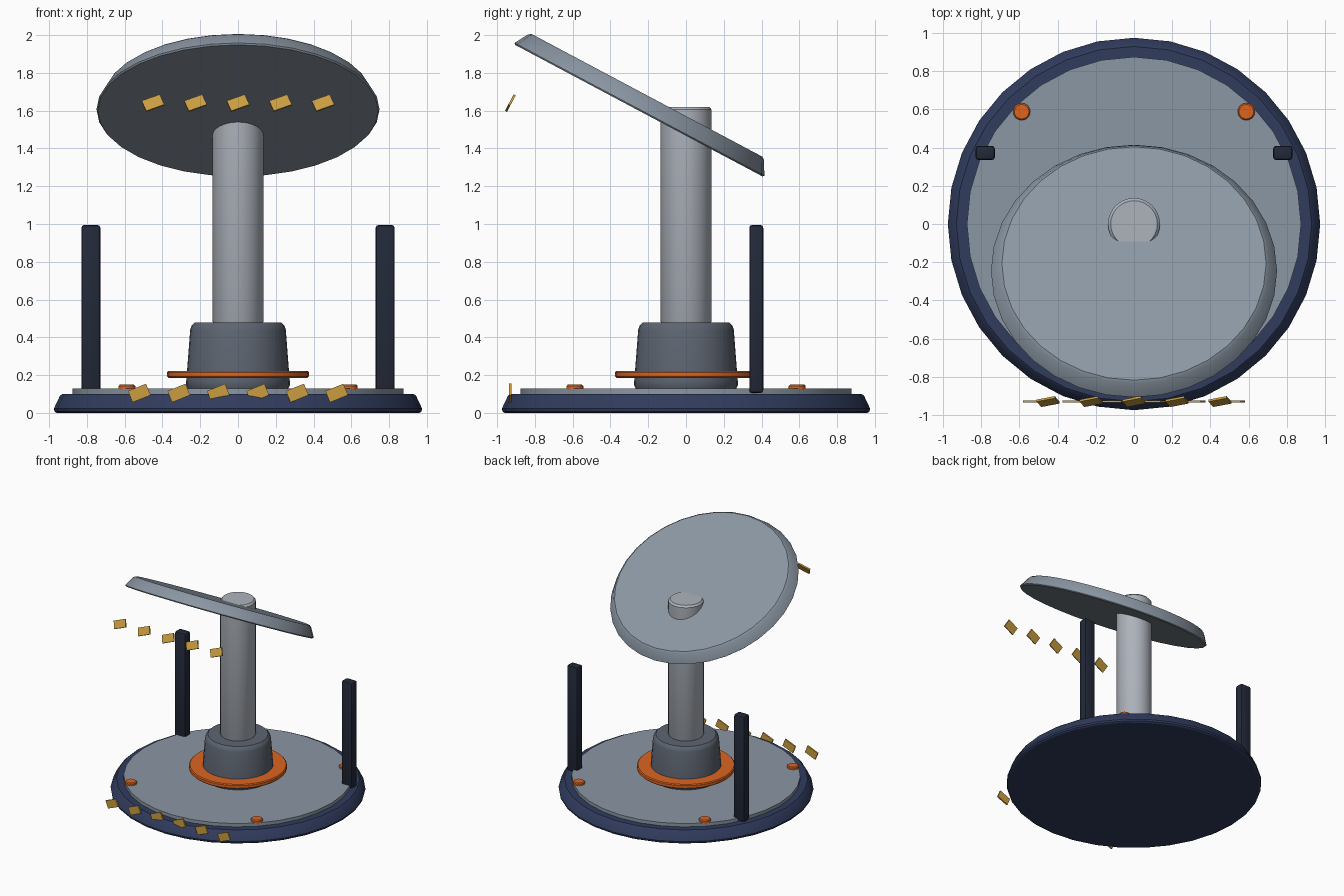
import bpy, bmesh, math
from mathutils import Matrix, Vector

if "Cube" in bpy.data.objects:
    bpy.data.objects.remove(bpy.data.objects["Cube"])


def material(name, rgb):
    m = bpy.data.materials.new(name)
    m.diffuse_color = (*rgb, 1)
    m.use_nodes = True
    m.node_tree.nodes["Principled BSDF"].inputs["Base Color"].default_value = m.diffuse_color
    return m


NAVY = material("navy", (0.03, 0.045, 0.11))
DARK = material("dark_blue", (0.016, 0.022, 0.04))
DECK = material("deck_grey", (0.26, 0.31, 0.37))
STEEL = material("steel", (0.42, 0.45, 0.50))
SLATE = material("slate", (0.11, 0.13, 0.165))
ORANGE = material("orange", (0.72, 0.13, 0.015))
GOLD = material("gold", (0.60, 0.34, 0.05))


def finish(name, bm, mat, smooth=True):
    bmesh.ops.recalc_face_normals(bm, faces=bm.faces)
    me = bpy.data.meshes.new(name)
    bm.to_mesh(me)
    bm.free()
    me.materials.append(mat)
    ob = bpy.data.objects.new(name, me)
    bpy.context.collection.objects.link(ob)
    if smooth:
        bpy.ops.object.select_all(action='DESELECT')
        bpy.context.view_layer.objects.active = ob
        ob.select_set(True)
        bpy.ops.object.shade_smooth_by_angle(angle=math.radians(30))
    return ob


def turned(name, profile, mat, sides=32, matrix=Matrix()):
    """Solid of revolution from (radius, height) points, capped at both ends."""
    bm = bmesh.new()
    rings = []
    for r, z in profile:
        rings.append([bm.verts.new((r * math.cos(a), r * math.sin(a), z))
                      for a in (2 * math.pi * i / sides for i in range(sides))])
    for lo, hi in zip(rings, rings[1:]):
        for i in range(sides):
            j = (i + 1) % sides
            bm.faces.new((lo[i], lo[j], hi[j], hi[i]))
    bm.faces.new(rings[0])
    bm.faces.new(rings[-1])
    bm.transform(matrix)
    return finish(name, bm, mat)


def box(name, size, matrix, mat, bevel=0.0):
    bm = bmesh.new()
    bmesh.ops.create_cube(bm, size=1)
    bm.transform(Matrix.Diagonal((*size, 1)))
    if bevel:
        bmesh.ops.bevel(bm, geom=bm.edges[:], offset=bevel, segments=2,
                        profile=0.5, affect='EDGES')
    bm.transform(matrix)
    return finish(name, bm, mat, bevel > 0)


# Round base and deck
turned("base", [(0.96, 0), (0.972, 0.008), (0.975, 0.022), (0.943, 0.09),
                (0.93, 0.10)], NAVY)
turned("deck", [(0.875, 0.09), (0.875, 0.128)], DECK)

# Pedestal, ring and column
turned("pedestal", [(0.262, 0.12), (0.274, 0.145), (0.274, 0.17), (0.253, 0.44),
                    (0.246, 0.462), (0.23, 0.478)], SLATE)
turned("pedestal_ring", [(0.368, 0.186), (0.375, 0.193), (0.375, 0.215),
                         (0.368, 0.222)], ORANGE)
turned("column", [(0.128, 0.47), (0.136, 0.485), (0.136, 1.605), (0.122, 1.62)], STEEL)

# Tilted round panel
tilt = Matrix.Translation((0, -0.25, 1.60)) @ Matrix.Rotation(math.radians(-28), 4, 'X')
turned("tilted_panel", [(0.742, 0), (0.749, 0.008), (0.708, 0.08), (0.692, 0.092)],
       DECK, matrix=tilt)

# Deck studs and rear posts, mirrored left and right
for sx, side in ((-1, "left"), (1, "right")):
    for sy, end in ((-1, "front"), (1, "rear")):
        turned(f"stud_{end}_{side}", [(0.045, 0.12), (0.045, 0.142), (0.038, 0.149)],
               ORANGE, 20, Matrix.Translation((sx * 0.588, sy * 0.588, 0)))
    box(f"post_{side}", (0.10, 0.074, 0.89),
        Matrix.Translation((sx * 0.779, 0.372, 0.55)), DARK, 0.015)


# Gold plates, one row above and one at the base
def plate_row(name, count, step, z, lean):
    for i in range(count):
        x = (i - (count - 1) / 2) * step
        m = (Matrix.Translation((x, -0.93, z))
             @ Matrix.Rotation(math.radians(lean), 4, 'X')
             @ Matrix.Rotation(math.radians(-22), 4, 'Y'))
        box(f"{name}_{i + 1}", (0.103, 0.012, 0.065), m, GOLD)


plate_row("upper_plate", 5, 0.225, 1.64, -28)
plate_row("lower_plate", 6, 0.209, 0.105, 0)
